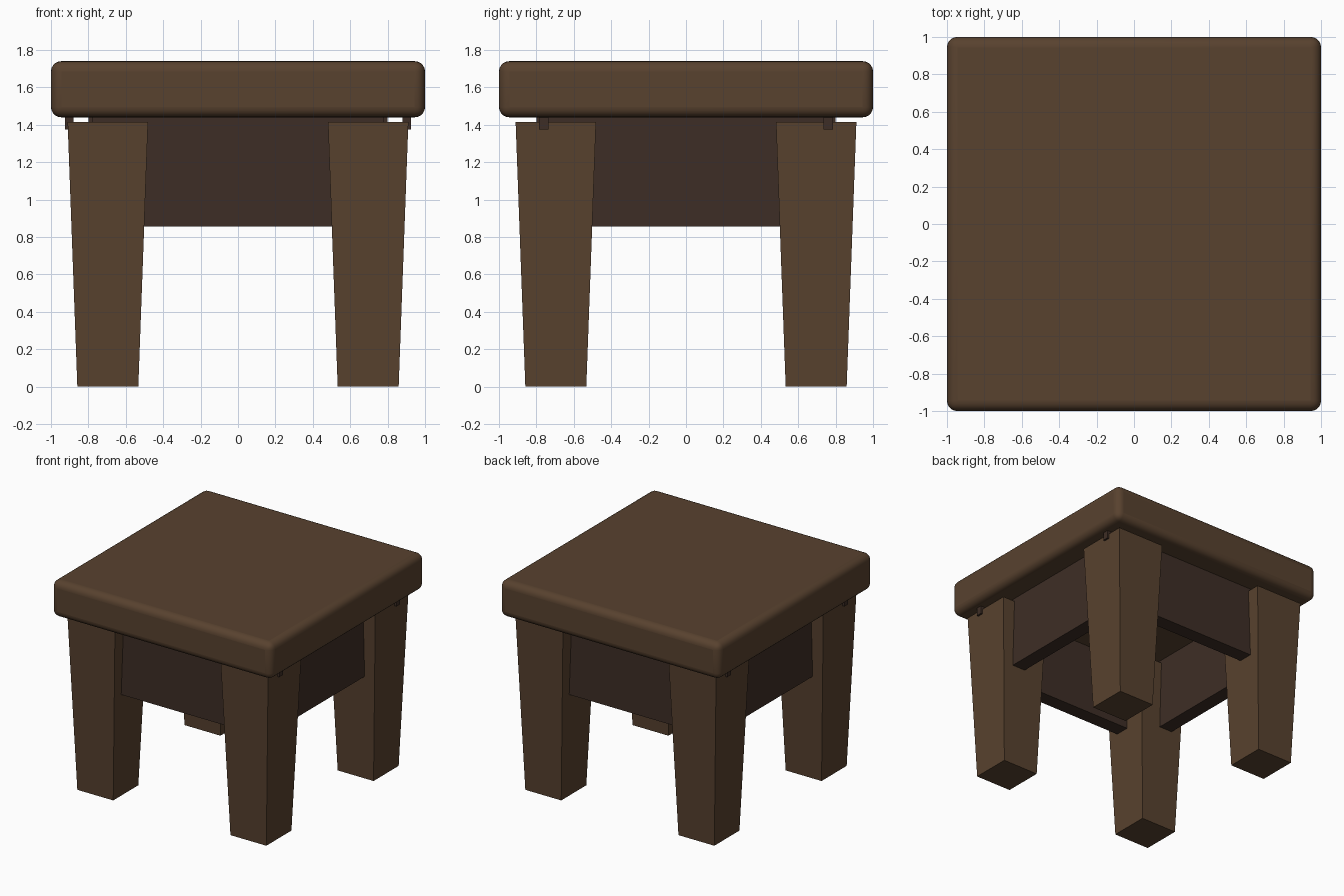
import bpy, bmesh

if "Cube" in bpy.data.objects:
    bpy.data.objects.remove(bpy.data.objects["Cube"])


def material(name, color):
    m = bpy.data.materials.new(name)
    m.diffuse_color = (*color, 1)
    m.use_nodes = True
    m.node_tree.nodes["Principled BSDF"].inputs["Base Color"].default_value = m.diffuse_color
    return m


WOOD = material("wood", (0.098, 0.054, 0.028))
DARK = material("dark_wood", (0.048, 0.027, 0.019))


def box(name, lo, hi, mat):
    """Axis-aligned box between two corners."""
    bm = bmesh.new()
    bmesh.ops.create_cube(bm, size=1)
    for v in bm.verts:
        v.co = [lo[i] + (v.co[i] + 0.5) * (hi[i] - lo[i]) for i in range(3)]
    me = bpy.data.meshes.new(name)
    bm.to_mesh(me)
    bm.free()
    ob = bpy.data.objects.new(name, me)
    bpy.context.collection.objects.link(ob)
    me.materials.append(mat)
    return ob


# Rounded slab top
top = box("top", (-1, -1, 1.44), (1, 1, 1.74), WOOD)
bev = top.modifiers.new("rounding", "BEVEL")
bev.width = 0.055
bev.segments = 5
bpy.context.view_layer.objects.active = top
top.select_set(True)
bpy.ops.object.shade_smooth_by_angle()

# Tapered legs, narrowing towards the floor, with small pegs on the side faces
for sx, side in ((-1, "left"), (1, "right")):
    for sy, end in ((-1, "front"), (1, "back")):
        cx, cy = 0.696 * sx, 0.696 * sy
        leg = box(f"{end}_{side}_leg", (cx - 0.5, cy - 0.5, 0), (cx + 0.5, cy + 0.5, 1.415), WOOD)
        for v in leg.data.vertices:
            half = 0.163 if v.co.z < 0.1 else 0.215
            v.co.x = cx + (half if v.co.x > cx else -half)
            v.co.y = cy + (half if v.co.y > cy else -half)
        xs = sorted((0.88 * sx, 0.925 * sx))
        box(f"{end}_{side}_peg", (xs[0], 0.76 * sy - 0.025, 1.375),
            (xs[1], 0.76 * sy + 0.025, 1.45), DARK)

# Aprons between the legs
for s, front, side in ((-1, "front", "left"), (1, "back", "right")):
    a, b = sorted((0.68 * s, 0.80 * s))
    box(f"{front}_apron", (-0.78, a, 0.855), (0.78, b, 1.45), DARK)
    box(f"{side}_apron", (a, -0.78, 0.855), (b, 0.78, 1.45), DARK)
